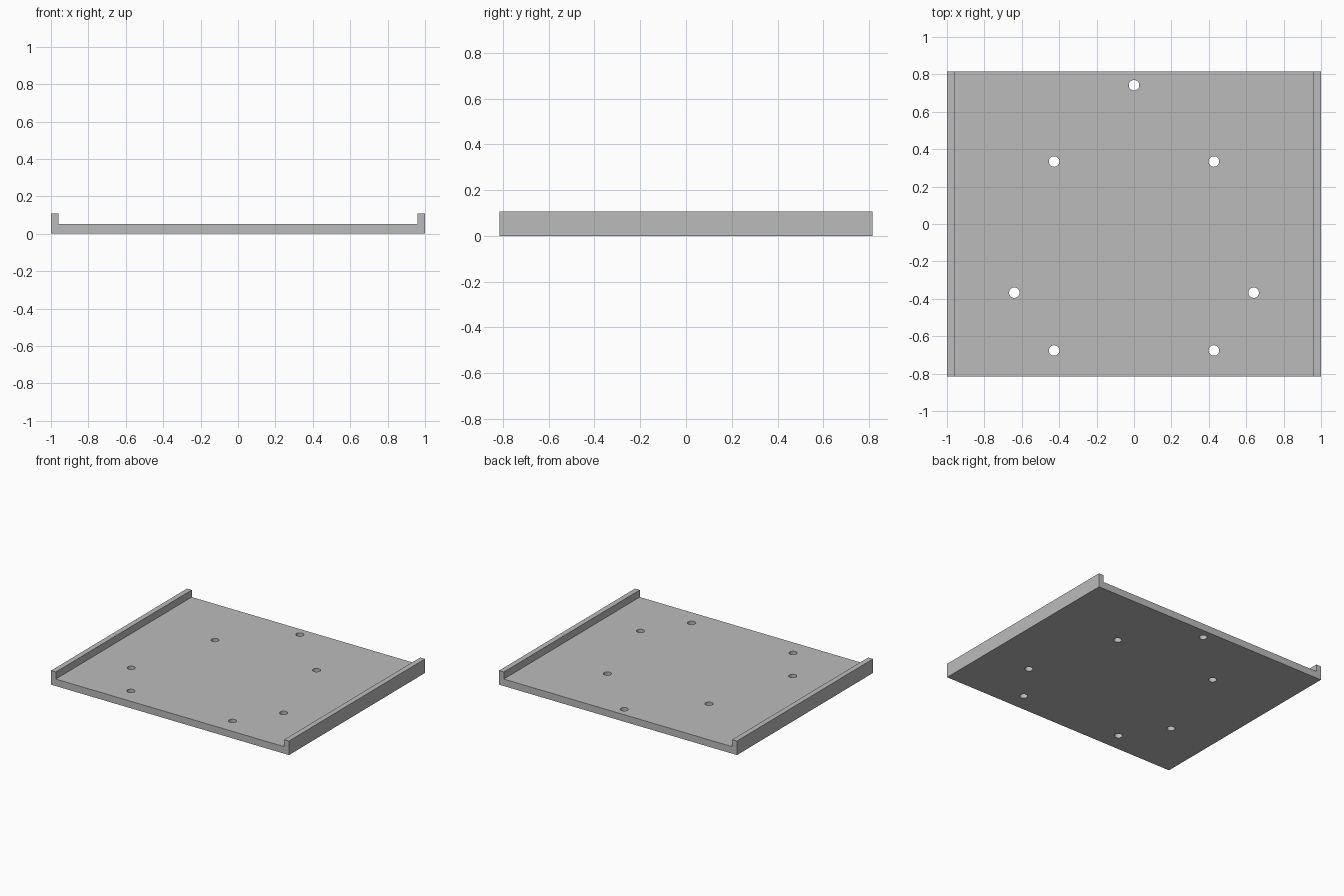
import bpy
import bmesh
from mathutils import Matrix, Vector

cube = bpy.data.objects.get("Cube")
if cube:
    bpy.data.objects.remove(cube, do_unlink=True)

WIDTH, DEPTH = 2.0, 1.632
FLOOR, HEIGHT, RAIL = 0.053, 0.107, 0.04
HOLE_RADIUS = 0.028

grey = bpy.data.materials.new("plain grey")
grey.use_nodes = True
colour = (0.5, 0.5, 0.5, 1)
grey.diffuse_color = colour
grey.node_tree.nodes["Principled BSDF"].inputs["Base Color"].default_value = colour


def add_object(name, bm):
    bmesh.ops.recalc_face_normals(bm, faces=bm.faces)
    mesh = bpy.data.meshes.new(name)
    bm.to_mesh(mesh)
    bm.free()
    mesh.materials.append(grey)
    obj = bpy.data.objects.new(name, mesh)
    bpy.context.collection.objects.link(obj)
    return obj


# Tray: shallow channel profile, mirrored and extruded front to back
half = [(WIDTH / 2, 0), (WIDTH / 2, HEIGHT),
        (WIDTH / 2 - RAIL, HEIGHT), (WIDTH / 2 - RAIL, FLOOR)]
profile = half + [(-x, z) for x, z in reversed(half)]
bm = bmesh.new()
face = bm.faces.new([bm.verts.new((x, -DEPTH / 2, z)) for x, z in profile])
extruded = bmesh.ops.extrude_face_region(bm, geom=[face], use_keep_orig=True)
bmesh.ops.translate(bm, vec=Vector((0, DEPTH, 0)),
                    verts=[v for v in extruded["geom"] if isinstance(v, bmesh.types.BMVert)])
tray = add_object("tray_with_side_rails", bm)

# Screw holes: one at the back centre, three mirrored pairs
holes = [(0, 0.742)]
for x, y in [(0.427, 0.334), (0.64, -0.367), (0.427, -0.676)]:
    holes += [(x, y), (-x, y)]
bm = bmesh.new()
for x, y in holes:
    bmesh.ops.create_cone(bm, cap_ends=True, segments=32, radius1=HOLE_RADIUS,
                          radius2=HOLE_RADIUS, depth=4 * FLOOR,
                          matrix=Matrix.Translation((x, y, FLOOR / 2)))
cutter = add_object("hole_cutter", bm)
cutter.hide_render = True

# Cut the holes, then discard the cutter
cut = tray.modifiers.new("holes", 'BOOLEAN')
cut.operation = 'DIFFERENCE'
cut.solver = 'EXACT'
cut.object = cutter
bpy.context.view_layer.objects.active = tray
tray.select_set(True)
bpy.ops.object.modifier_apply(modifier=cut.name)
bpy.data.objects.remove(cutter, do_unlink=True)
bpy.ops.object.shade_smooth_by_angle()
